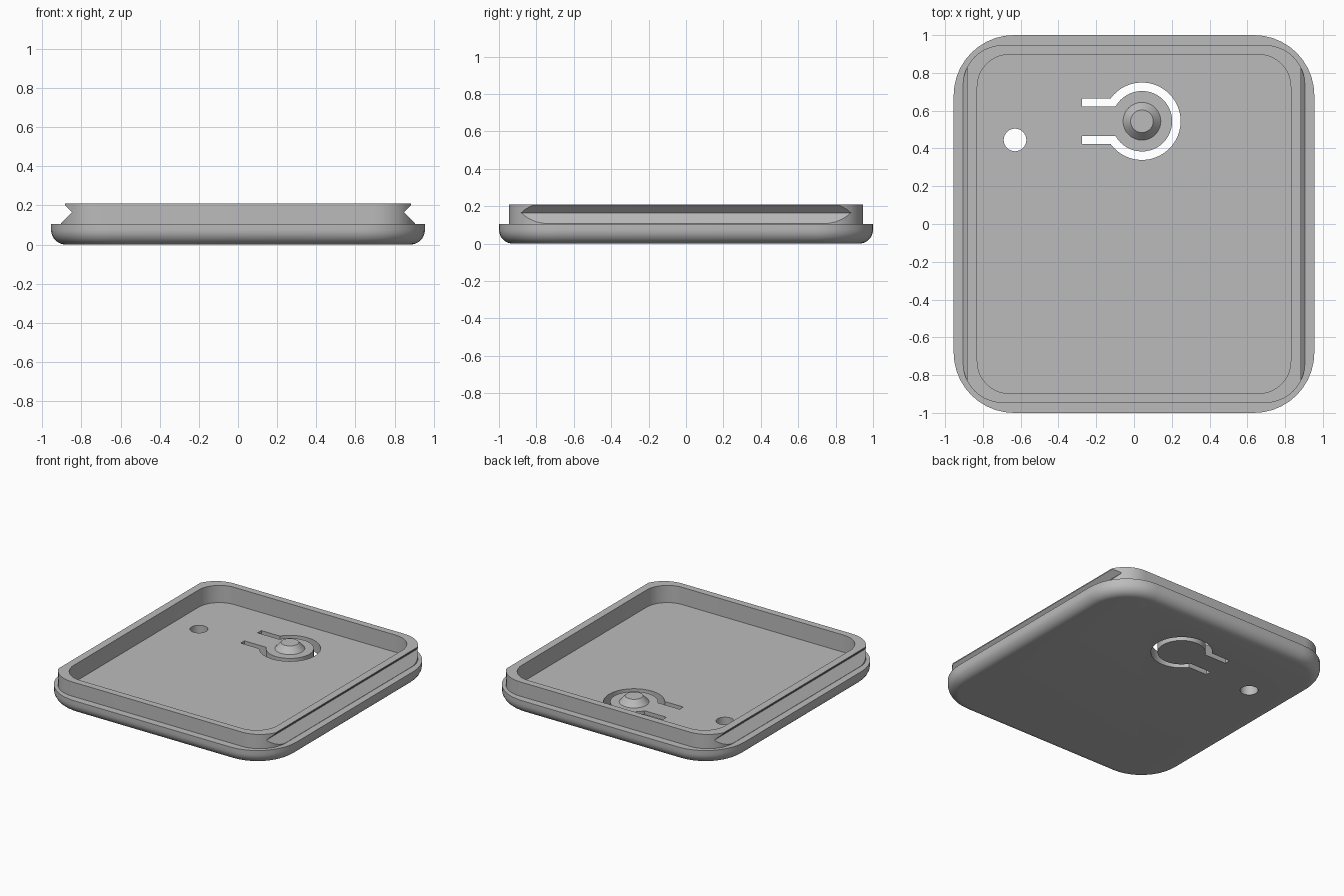
import bpy, bmesh, math
from math import sin, cos, pi, asin

cube = bpy.data.objects.get("Cube")
if cube:
    bpy.data.objects.remove(cube, do_unlink=True)

# Single grey plastic
grey = bpy.data.materials.new("grey plastic")
grey.use_nodes = True
colour = (0.5, 0.5, 0.5, 1)
grey.diffuse_color = colour
grey.node_tree.nodes["Principled BSDF"].inputs["Base Color"].default_value = colour


def rounded_rect(hx, hy, r, z, steps=10):
    pts = []
    for i, (sx, sy) in enumerate([(1, 1), (-1, 1), (-1, -1), (1, -1)]):
        for k in range(steps + 1):
            a = (i + k / steps) * pi / 2
            pts.append((sx * (hx - r) + r * cos(a), sy * (hy - r) + r * sin(a), z))
    return pts


def arc(cx, cy, r, a0, a1, z, n):
    return [(cx + r * cos(a0 + (a1 - a0) * k / n),
             cy + r * sin(a0 + (a1 - a0) * k / n), z) for k in range(n + 1)]


def loft(name, rings):
    """Skin a stack of equal-length loops and cap both ends."""
    bm = bmesh.new()
    loops = [[bm.verts.new(p) for p in ring] for ring in rings]
    for a, b in zip(loops, loops[1:]):
        for i in range(len(a)):
            j = (i + 1) % len(a)
            bm.faces.new((a[i], a[j], b[j], b[i]))
    bm.faces.new(loops[0][::-1])
    bm.faces.new(loops[-1])
    bmesh.ops.recalc_face_normals(bm, faces=bm.faces[:])
    mesh = bpy.data.meshes.new(name)
    bm.to_mesh(mesh)
    bm.free()
    mesh.materials.append(grey)
    ob = bpy.data.objects.new(name, mesh)
    bpy.context.collection.objects.link(ob)
    return ob


def activate(ob):
    bpy.ops.object.select_all(action='DESELECT')
    ob.select_set(True)
    bpy.context.view_layer.objects.active = ob


def smooth(ob):
    activate(ob)
    bpy.ops.object.shade_smooth_by_angle(angle=math.radians(30))


def cut(ob, cutter):
    activate(ob)
    mod = ob.modifiers.new("cut", 'BOOLEAN')
    mod.operation, mod.solver, mod.object = 'DIFFERENCE', 'EXACT', cutter
    bpy.ops.object.modifier_apply(modifier=mod.name)
    bpy.data.objects.remove(cutter, do_unlink=True)


# Tray: rounded bottom edge, stepped shoulder, raised rim and hollow inside
HX, HY, R = 0.955, 1.0, 0.32
FILLET, SHOULDER, TOP, FLOOR = 0.075, 0.105, 0.21, 0.083
rings = []
for k in range(9):
    a = k / 8 * pi / 2
    d = FILLET * (1 - sin(a))
    rings.append(rounded_rect(HX - d, HY - d, R - d, FILLET * (1 - cos(a))))
rings += [rounded_rect(HX, HY, R, SHOULDER),
          rounded_rect(0.905, 0.947, 0.21, SHOULDER),
          rounded_rect(0.905, 0.947, 0.21, TOP),
          rounded_rect(0.83, 0.897, 0.17, TOP),
          rounded_rect(0.83, 0.897, 0.17, FLOOR)]
tray = loft("tray", rings)

# V grooves along both long sides of the rim
groove = [(0.847, 0.165), (0.885, 0.203), (0.885, 0.25), (1.1, 0.25),
          (1.1, 0.107), (0.905, 0.107)]
for s in (-1, 1):
    cut(tray, loft("groove_cutter", [[(s * x, y, z) for x, z in groove] for y in (-1.1, 1.1)]))

# Slot that frees a spring tab around the button
CX, CY = 0.042, 0.544
R_OUT, R_IN, LEG_OUT, LEG_IN, LEG_END = 0.205, 0.16, 0.12, 0.077, -0.275


def slot_outline(z):
    ao, ai = pi - asin(LEG_OUT / R_OUT), pi - asin(LEG_IN / R_IN)
    return (arc(CX, CY, R_OUT, -ao, ao, z, 40)
            + [(LEG_END, CY + LEG_OUT, z), (LEG_END, CY + LEG_IN, z)]
            + arc(CX, CY, R_IN, ai, -ai, z, 40)
            + [(LEG_END, CY - LEG_IN, z), (LEG_END, CY - LEG_OUT, z)])


cut(tray, loft("slot_cutter", [slot_outline(z) for z in (-0.1, 0.15)]))

# Small round through hole
cut(tray, loft("hole_cutter", [arc(-0.63, 0.445, 0.06, 0, 2 * pi, z, 32)[:-1] for z in (-0.1, 0.15)]))
smooth(tray)

# Tapered button on the spring tab
button = loft("button", [arc(CX, CY, r, 0, 2 * pi, z, 32)[:-1]
                         for r, z in ((0.1, FLOOR - 0.01), (0.1, FLOOR), (0.06, FLOOR + 0.045))])
smooth(button)
